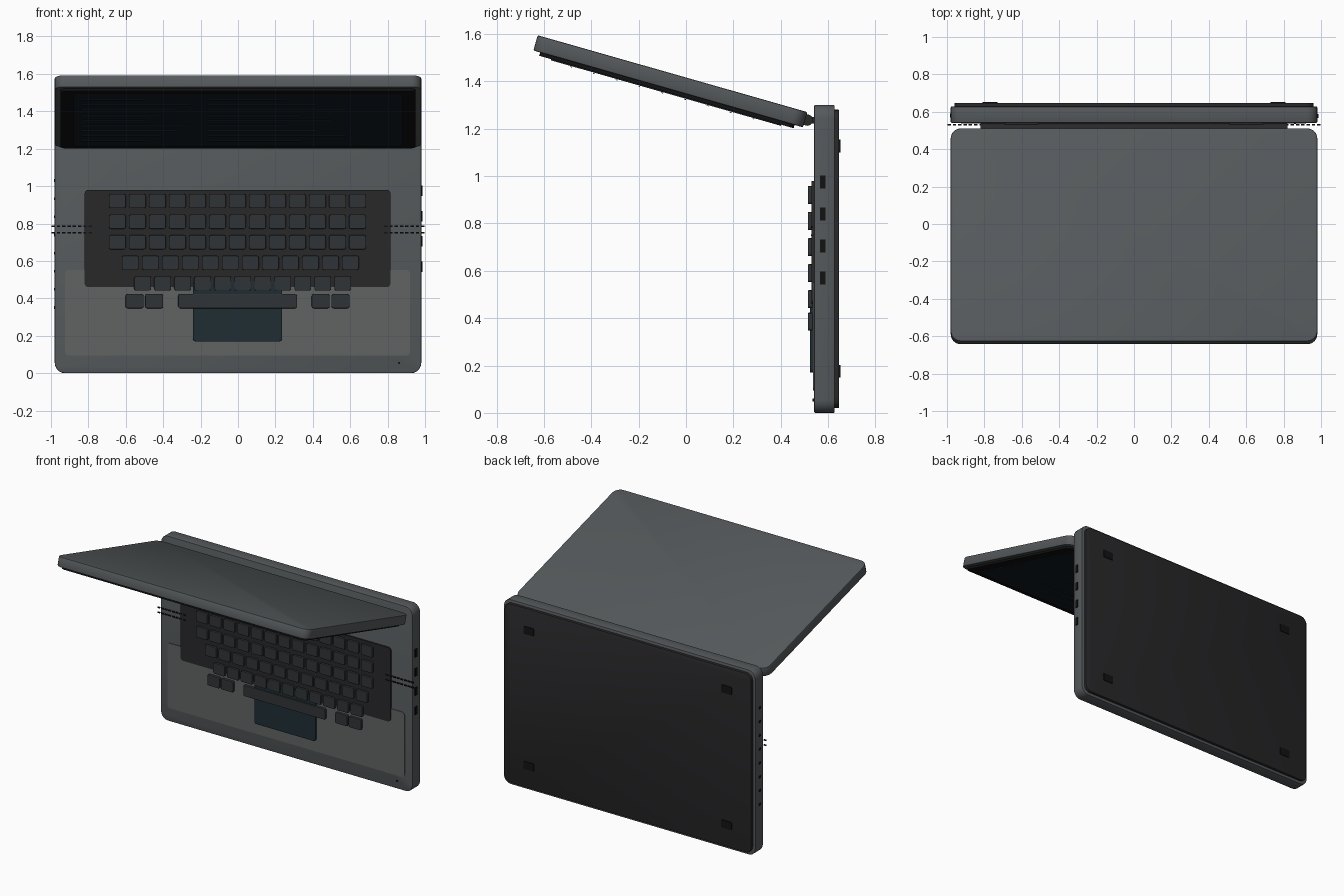
import bpy, bmesh
from math import radians, sin, cos, pi
from mathutils import Matrix, Vector

if "Cube" in bpy.data.objects:
    bpy.data.objects.remove(bpy.data.objects["Cube"])


def material(name, r, g, b):
    m = bpy.data.materials.new(name)
    m.diffuse_color = (r, g, b, 1)
    m.use_nodes = True
    m.node_tree.nodes["Principled BSDF"].inputs["Base Color"].default_value = m.diffuse_color
    return m


SHELL = material("shell_grey", 0.09, 0.10, 0.105)
PALM = material("palm_grey", 0.12, 0.125, 0.125)
DARK = material("dark_plastic", 0.022, 0.021, 0.023)
KEY = material("key_grey", 0.03, 0.034, 0.037)
GLASS = material("screen_glass", 0.006, 0.012, 0.018)
PAD = material("touchpad_blue", 0.014, 0.026, 0.034)
BLACK = material("black", 0.006, 0.006, 0.007)

# Local frames: slabs lie in local XY and are thick along local Z
BASE = Matrix.Rotation(radians(90), 4, 'X')          # local (x, y, z) -> world (x, -z, y)
LID = Matrix.Translation((0, -0.066, 1.400)) @ Matrix.Rotation(radians(-15.9), 4, 'X')


def finish(name, bm, mat, frame):
    bm.transform(frame)
    bmesh.ops.recalc_face_normals(bm, faces=bm.faces)
    me = bpy.data.meshes.new(name)
    bm.to_mesh(me)
    bm.free()
    me.materials.append(mat)
    ob = bpy.data.objects.new(name, me)
    bpy.context.collection.objects.link(ob)
    return ob


def add_slab(bm, x0, x1, y0, y1, z0, z1, r=0.0, seg=4, bevel=0.0):
    """Rounded rectangle extruded along Z, with an optional chamfer on both rims."""
    pts = []
    for cx, cy, a in ((x1 - r, y1 - r, 0), (x0 + r, y1 - r, 90),
                      (x0 + r, y0 + r, 180), (x1 - r, y0 + r, 270)):
        for i in range(seg + 1 if r else 1):
            t = radians(a + 90 * i / seg)
            pts.append((cx + r * cos(t), cy + r * sin(t), z0))
    face = bm.faces.new([bm.verts.new(p) for p in pts])
    geo = bmesh.ops.extrude_face_region(bm, geom=[face])["geom"]
    top = [v for v in geo if isinstance(v, bmesh.types.BMVert)]
    bmesh.ops.translate(bm, verts=top, vec=(0, 0, z1 - z0))
    if bevel:
        cap = [f for f in geo if isinstance(f, bmesh.types.BMFace)][0]
        rims = list(set(cap.edges) | set(face.edges))
        bmesh.ops.bevel(bm, geom=rims, offset=bevel, segments=2, profile=0.5, affect='EDGES')


def slab(name, mat, frame, *dims, **kw):
    bm = bmesh.new()
    add_slab(bm, *dims, **kw)
    return finish(name, bm, mat, frame)


def boxes(name, mat, frame, dims, **kw):
    bm = bmesh.new()
    for d in dims:
        add_slab(bm, *d, **kw)
    return finish(name, bm, mat, frame)


# Base body, underside panel and feet (local z = -world y)
slab("base_body", SHELL, BASE, -0.98, 0.98, 0, 1.30, -0.628, -0.541, r=0.055, seg=6, bevel=0.005)
slab("bottom_panel", DARK, BASE, -0.96, 0.96, 0.02, 1.28, -0.647, -0.62, r=0.045, seg=6, bevel=0.003)
boxes("feet", BLACK, BASE, [(x - 0.04, x + 0.04, z - 0.027, z + 0.027, -0.652, -0.64)
                            for x in (-0.77, 0.77) for z in (0.176, 1.127)], r=0.006, seg=2)

# Deck surfaces
slab("palm_rest", PALM, BASE, -0.925, 0.92, 0.095, 0.552, -0.545, -0.536, r=0.02)
slab("keyboard_tray", DARK, BASE, -0.82, 0.815, 0.46, 0.98, -0.545, -0.530, r=0.02)
slab("touchpad", PAD, BASE, -0.24, 0.235, 0.17, 0.49, -0.54, -0.524, r=0.015, bevel=0.002)

# Keys: (row centre height, first key x, number of keys)
keys = []
for z, x, n in ((0.92, -0.645, 13), (0.81, -0.645, 13), (0.70, -0.645, 13),
                (0.59, -0.576, 12), (0.48, -0.51, 11)):
    keys += [(x + 0.107 * i, z, 0.045) for i in range(n)]
keys += [(x, 0.385, 0.048) for x in (-0.553, -0.448, 0.442, 0.548)]
keys.append((-0.002, 0.385, 0.318))
boxes("keys", KEY, BASE, [(x - w, x + w, z - 0.038, z + 0.038, -0.535, -0.515)
                          for x, z, w in keys], r=0.01, seg=2, bevel=0.003)

# Speaker dots beside the keyboard, and the status light
boxes("speaker_dots", BLACK, BASE,
      [(s * (0.79 + 0.0283 * i) - 0.009, s * (0.79 + 0.0283 * i) + 0.009, z - 0.004, z + 0.004, -0.534, -0.527)
       for s in (-1, 1) for z in (0.75, 0.785) for i in range(8)])
slab("status_light", BLACK, BASE, 0.855, 0.867, 0.049, 0.061, -0.545, -0.534, r=0.005, seg=2)

# Ports on the right edge, small vents on the left edge
boxes("right_ports", BLACK, BASE, [(0.96, 0.986, z - 0.028, z + 0.028, -0.588, -0.566)
                                   for z in (0.975, 0.84, 0.705, 0.57)])
boxes("left_vents", BLACK, BASE, [(-0.985, -0.96, z - 0.007, z + 0.007, -0.59, -0.57)
                                  for z in (0.351 + 0.097 * i for i in range(8))])

# Hinge barrel
bm = bmesh.new()
bmesh.ops.create_cone(bm, cap_ends=True, segments=20, radius1=0.024, radius2=0.024, depth=1.64)
hinge = finish("hinge_barrel", bm, DARK,
               Matrix.Translation((0, 0.512, 1.236)) @ Matrix.Rotation(pi / 2, 4, 'Y'))
boxes("hinge_brackets", DARK, Matrix.Identity(4),
      [(x - 0.09, x + 0.09, 0.51, 0.545, 1.222, 1.25) for x in (-0.6, 0.6)])

# Lid, bezel and screen (local y runs toward the hinge, screen faces local -z)
slab("lid", SHELL, LID, -0.98, 0.98, -0.592, 0.592, -0.0335, 0.0335, r=0.055, seg=6, bevel=0.006)
slab("screen_bezel", BLACK, LID, -0.95, 0.95, -0.562, 0.555, -0.048, -0.03, r=0.03)
slab("screen", GLASS, LID, -0.88, 0.88, -0.51, 0.50, -0.053, -0.045, r=0.01)

# Thin lines on the display, in two columns
lines = []
for i in range(9):
    y = -0.42 + 0.1 * i
    for x, length in ((-0.84, 0.35 + 0.08 * (i * 3 % 4)), (-0.16, 0.42 + 0.08 * (i * 2 % 5))):
        lines.append((x, x + length, y - 0.004, y + 0.004, -0.058, -0.055))
boxes("display_lines", PAD, LID, lines)

# Smooth the rounded parts, keep the edges sharp
bpy.ops.object.select_all(action='DESELECT')
for n in ("base_body", "bottom_panel", "lid", "hinge_barrel"):
    ob = bpy.data.objects[n]
    ob.select_set(True)
    bpy.context.view_layer.objects.active = ob
bpy.ops.object.shade_smooth_by_angle(angle=radians(30))
